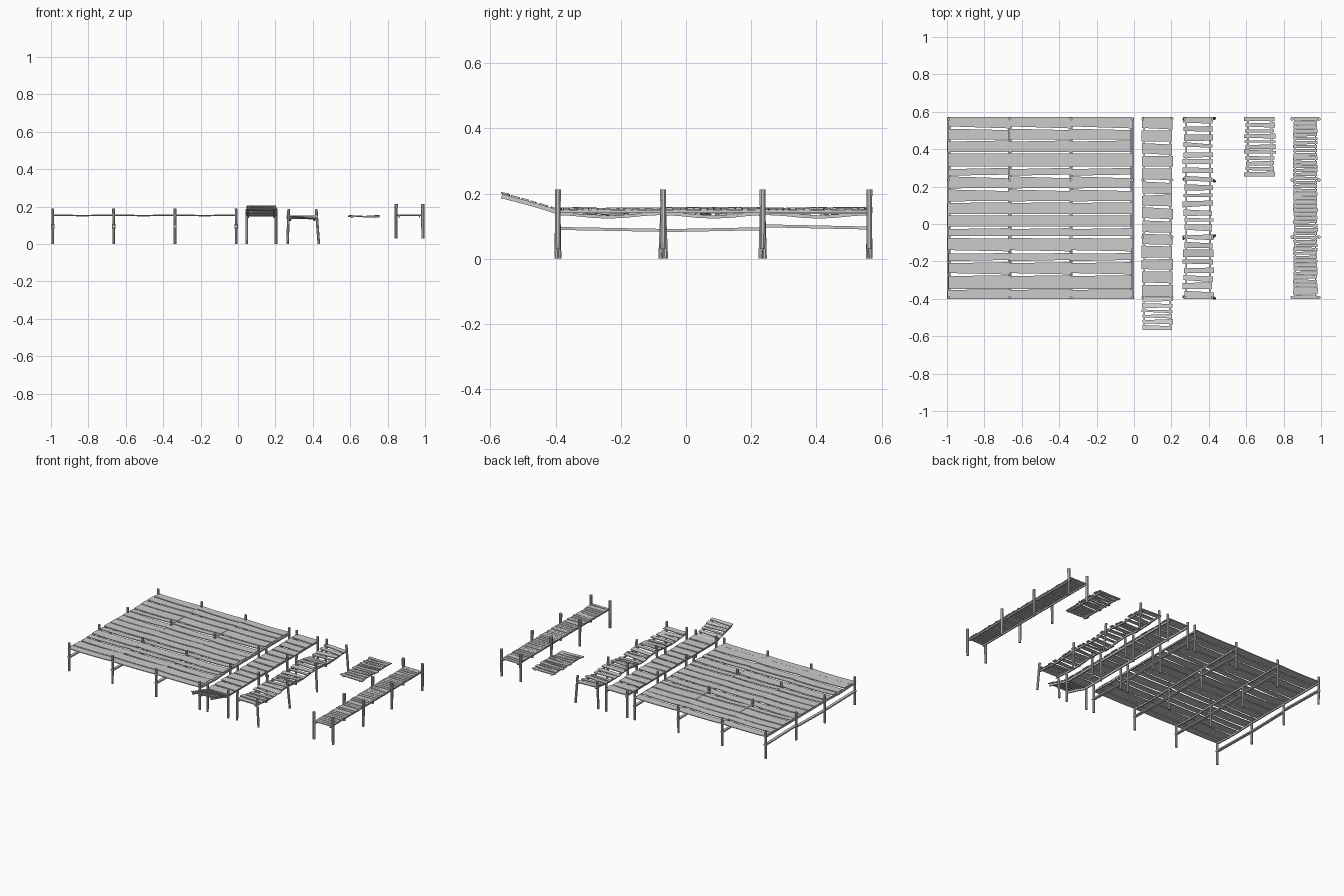
import bpy, bmesh, math, random
from mathutils import Vector

if "Cube" in bpy.data.objects:
    bpy.data.objects.remove(bpy.data.objects["Cube"])

ROWS = [-0.393, -0.07, 0.235, 0.562]


class Part:
    """Collects simple solids into one named mesh."""
    def __init__(self, name):
        self.name, self.bm = name, bmesh.new()

    def hexa(self, bottom, top):
        n = len(bottom)
        b = [self.bm.verts.new(p) for p in bottom]
        t = [self.bm.verts.new(p) for p in top]
        self.bm.faces.new(b[::-1])
        self.bm.faces.new(t)
        for i in range(n):
            j = (i + 1) % n
            self.bm.faces.new((b[i], b[j], t[j], t[i]))

    def post(self, base, head, r0=0.008, r1=0.0085, sides=8):
        ring = lambda c, r: [(c[0] + r * math.cos(math.tau * (k + .5) / sides),
                              c[1] + r * math.sin(math.tau * (k + .5) / sides), c[2])
                             for k in range(sides)]
        self.hexa(ring(base, r0), ring(head, r1))

    def beam(self, a, b, w=0.008, h=0.01):
        a, b = Vector(a), Vector(b)
        side = (b - a).cross(Vector((0, 0, 1))).normalized() * w / 2
        up = side.cross(b - a).normalized() * h / 2
        loop = lambda c: [c - side - up, c + side - up, c + side + up, c - side + up]
        self.hexa(loop(a), loop(b))

    def plank(self, x0, x1, left, right, height, t=0.006, sag=0.0, tilt=0.0, segs=1):
        """Board along x; left/right are its (y0, y1) at each end."""
        rings = []
        for i in range(segs + 1):
            f = i / segs
            x = x0 + (x1 - x0) * f
            ys = [left[k] * (1 - f) + right[k] * f for k in (0, 1)]
            dz = -sag * 4 * f * (1 - f) + tilt * (f - .5)
            rings.append([self.bm.verts.new((x, y, height(y) + dz + o))
                          for y, o in ((ys[0], -t), (ys[1], -t), (ys[1], 0), (ys[0], 0))])
        for a, b in zip(rings, rings[1:]):
            for k in range(4):
                j = (k + 1) % 4
                self.bm.faces.new((a[k], a[j], b[j], b[k]))
        self.bm.faces.new(rings[0][::-1])
        self.bm.faces.new(rings[-1])

    def done(self):
        bmesh.ops.recalc_face_normals(self.bm, faces=self.bm.faces[:])
        me = bpy.data.meshes.new(self.name)
        self.bm.to_mesh(me)
        self.bm.free()
        bpy.context.collection.objects.link(bpy.data.objects.new(self.name, me))


def lay_planks(part, x0, x1, edges, height, rng, gap=0.006, end=0.003, rough=0.0, **kw):
    """Boards between successive y edges with wedge-shaped gaps."""
    last = len(edges) - 2
    for i, (a, b) in enumerate(zip(edges, edges[1:])):
        trim = lambda: (a + (rng.uniform(0, gap) if i else 0),
                        b - (rng.uniform(0, gap) if i < last else 0))
        lift = rng.uniform(-.0015, .0015)
        part.plank(x0 + rng.uniform(-end, end), x1 + rng.uniform(-end, end), trim(), trim(),
                   lambda y: height(y) + lift, tilt=rng.uniform(-rough, rough), **kw)


def even(a, b, n):
    return [a + (b - a) * i / n for i in range(n + 1)]


def stringer(part, x, ys, height, drop=0.011, h=0.010, w=0.008):
    for a, b in zip(ys, ys[1:]):
        part.beam((x, a, height(a) - drop), (x, b, height(b) - drop), w, h)


flat = lambda y: 0.157

# Wide platform: three bays of boards
columns = [-0.99, -0.665, -0.337, -0.01]
edges = [-0.40, -0.35, -0.272, -0.20, -0.15, -0.068, -0.02, 0.05, 0.12, 0.185,
         0.255, 0.305, 0.382, 0.45, 0.51, 0.572]
deck = Part("platform_boards")
for a, b in zip(columns, columns[1:]):
    lay_planks(deck, a - .004, b - .003, edges, flat, random.Random(4), gap=0.012,
               sag=0.003, segs=4, t=0.005)
deck.done()

# Platform posts, joists and low tie rails
posts, rails = Part("platform_posts"), Part("platform_rails")
for x in columns:
    for y in ROWS:
        posts.post((x, y, 0), (x, y, 0.19), 0.0075, 0.008)
    stringer(rails, x, [-0.40, -0.23, -0.07, 0.235, 0.40, 0.57],
             lambda y: 0.157 - (0.006 if y == -0.23 else 0))
    for a, b, za, zb in ((-0.40, -0.07, .093, .087), (-0.07, 0.235, .086, .092),
                         (0.235, 0.57, .101, .094)):
        rails.beam((x, a, za), (x, b, zb), 0.018, 0.009)
posts.done()
rails.done()


# Straight walkway with raised ramp at its front end
def ramp(y):
    return 0.157 if y > -0.39 else 0.152 + 0.053 * ((-0.39 - y) / 0.18) ** 0.85


walk, frame, legs = Part("walkway_boards"), Part("walkway_stringers"), Part("walkway_posts")
rng = random.Random(11)
lay_planks(walk, 0.043, 0.205, even(-0.39, 0.572, 14), flat, rng, gap=0.012)
lay_planks(walk, 0.043, 0.205, even(-0.567, -0.392, 6), ramp, rng, gap=0.012)
for x in (0.055, 0.193):
    stringer(frame, x, even(-0.565, -0.40, 5) + [0.57], ramp, drop=0.012, h=0.013)
for x in (0.047, 0.203):
    for y in ROWS:
        legs.post((x, y, 0), (x, y, 0.187), 0.0075, 0.008)
for p in (walk, frame, legs):
    p.done()


# Crooked walkway: sagging spans, skewed boards, splayed posts
def wavy(y):
    return 0.150 - 0.011 * math.sin(math.pi * (y + 0.40) / 0.323) ** 2


walk, frame, legs = Part("crooked_boards"), Part("crooked_stringers"), Part("crooked_posts")
rng = random.Random(23)
lay_planks(walk, 0.265, 0.422, even(-0.40, 0.572, 22), wavy, rng, gap=0.017,
           end=0.006, rough=0.008)
for x in (0.28, 0.408):
    stringer(frame, x, even(-0.40, 0.57, 18), wavy)
for i, y in enumerate(ROWS):
    lean = (0.004, -0.008, 0.006, -0.003)[i]
    legs.post((0.265, y + lean, 0), (0.271, y, 0.187), 0.0075, 0.008)
    legs.post((0.432, y - lean, 0), (0.418, y, 0.187), 0.0075, 0.008)
for p in (walk, frame, legs):
    p.done()

# Loose deck section on its two runners
loose, runners = Part("loose_boards"), Part("loose_runners")
tilt = lambda y: 0.152
lay_planks(loose, 0.592, 0.754, even(0.253, 0.572, 11), tilt, random.Random(31), gap=0.009,
           end=0.006, rough=0.006, sag=0.002, segs=2)
for x in (0.61, 0.735):
    runners.beam((x, 0.255, 0.142), (x, 0.57, 0.142), 0.010, 0.009)
loose.done()
runners.done()

# Narrow pier with closely laid boards and tall posts
pier, frame, legs = Part("pier_boards"), Part("pier_stringers"), Part("pier_posts")
lay_planks(pier, 0.852, 0.98, even(-0.40, 0.572, 46), lambda y: 0.156, random.Random(40),
           gap=0.004)
for x in (0.862, 0.97):
    frame.beam((x, -0.40, 0.145), (x, 0.57, 0.145), 0.007, 0.009)
for x in (0.845, 0.988):
    for y in ROWS:
        legs.post((x, y, 0.03), (x, y, 0.213), 0.0085, 0.010)
for p in (pier, frame, legs):
    p.done()
